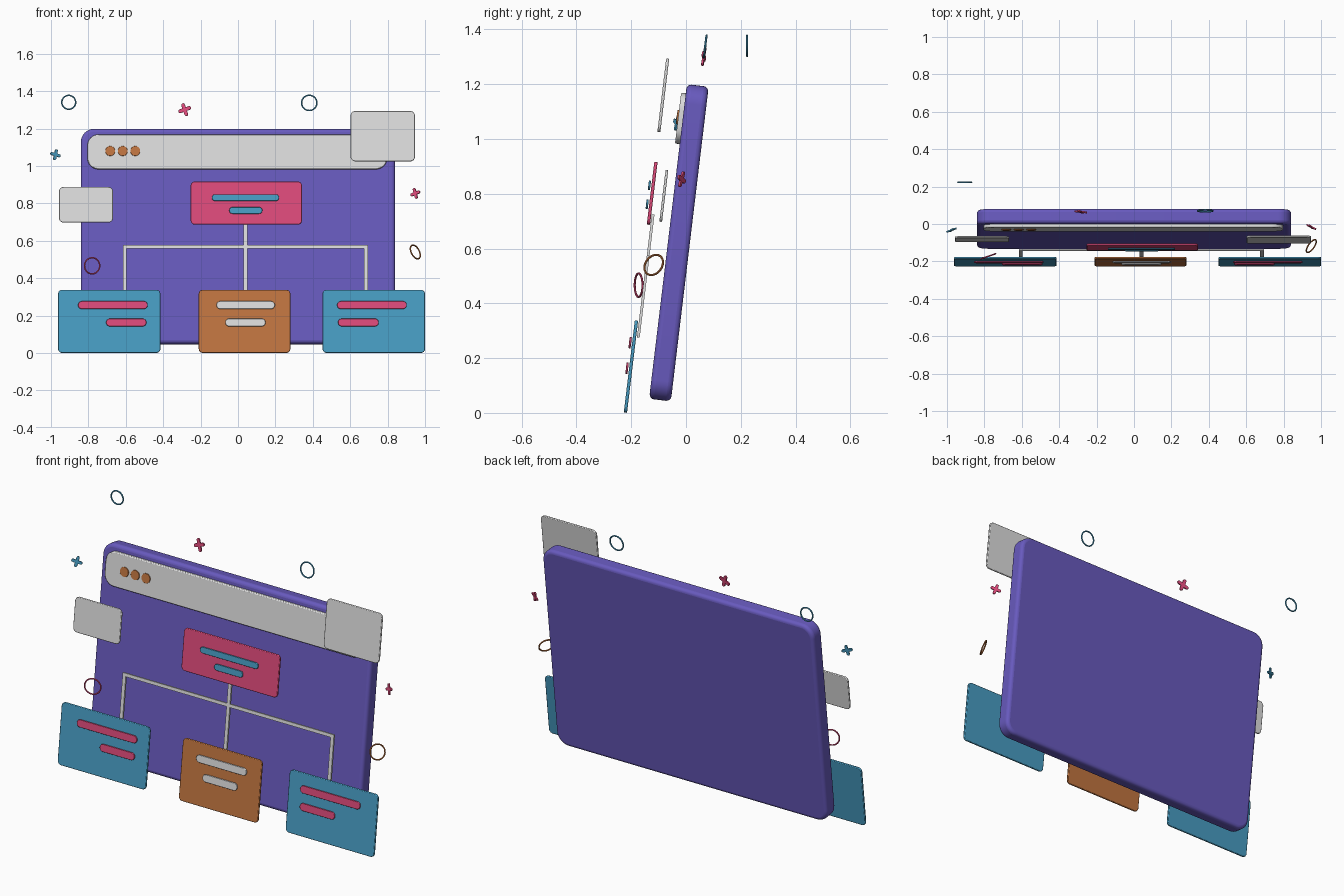
import bpy, bmesh, math
from math import sin, cos, pi, radians
from mathutils import Matrix, Vector

if "Cube" in bpy.data.objects:
    bpy.data.objects.remove(bpy.data.objects["Cube"])

TILT = radians(-6.85)          # everything leans back by this angle


def material(name, rgb):
    m = bpy.data.materials.new(name)
    lin = [((c / 255 + 0.055) / 1.055) ** 2.4 for c in rgb]
    m.diffuse_color = (*lin, 1)
    m.use_nodes = True
    m.node_tree.nodes["Principled BSDF"].inputs["Base Color"].default_value = m.diffuse_color
    return m


PURPLE = material("purple", (104, 90, 190))
WHITE = material("light grey", (221, 221, 221))
PINK = material("pink", (221, 74, 122))
TEAL = material("teal", (72, 157, 195))
ORANGE = material("orange", (193, 117, 64))


def plate(name, pts, depth, mat, matrix, bevel, segments=2):
    """Extrude an x-z outline along y, soften its rim and place it."""
    bm = bmesh.new()
    f = bm.faces.new([bm.verts.new((x, -depth / 2, z)) for x, z in pts])
    ext = bmesh.ops.extrude_face_region(bm, geom=[f])
    verts = [g for g in ext["geom"] if isinstance(g, bmesh.types.BMVert)]
    bmesh.ops.translate(bm, verts=verts, vec=(0, depth, 0))
    if not all(len(fc.verts) == 4 for fc in bm.faces) and len(bm.faces) == len(pts) + 1:
        rim = [e for e in bm.edges if e.is_boundary]
        bmesh.ops.contextual_create(bm, geom=rim)
    bmesh.ops.recalc_face_normals(bm, faces=bm.faces[:])
    me = bpy.data.meshes.new(name)
    bm.to_mesh(me)
    bm.free()
    me.materials.append(mat)
    ob = bpy.data.objects.new(name, me)
    bpy.context.collection.objects.link(ob)
    ob.matrix_world = matrix
    if bevel:
        b = ob.modifiers.new("soft_rim", "BEVEL")
        b.width, b.segments = bevel, segments
        b.limit_method, b.angle_limit = "ANGLE", radians(60)
    smooth(ob)
    return ob


def smooth(ob):
    bpy.ops.object.select_all(action="DESELECT")
    ob.select_set(True)
    bpy.context.view_layer.objects.active = ob
    bpy.ops.object.shade_smooth_by_angle(angle=radians(40))


def slab(name, x0, x1, z0, z1, y, depth, radius, mat, bevel=0.003, segments=2):
    """Rounded rectangle given by its front-view bounds, leaning back."""
    w, h = (x1 - x0) / 2, (z1 - z0 - depth * sin(-TILT)) / cos(TILT) / 2
    r = min(radius, w - 0.0005, h - 0.0005)
    pts = []
    for k, (sx, sz) in enumerate([(1, 1), (-1, 1), (-1, -1), (1, -1)]):
        for i in range(9):
            t = (k + i / 8) * pi / 2
            pts.append((sx * (w - r) + r * cos(t), sz * (h - r) + r * sin(t)))
    loc = Matrix.Translation(((x0 + x1) / 2, y, (z0 + z1) / 2))
    return plate(name, pts, depth, mat, loc @ Matrix.Rotation(TILT, 4, "X"), bevel, segments)


# window panel and its header bar
slab("window_panel", -0.84, 0.84, 0.042, 1.2, -0.026, 0.08, 0.07, PURPLE, 0.018, 4)
slab("header_bar", -0.805, 0.797, 0.98, 1.169, -0.015, 0.028, 0.06, WHITE, 0.005)
for i in range(3):
    x = -0.683 + 0.067 * i
    slab(f"header_dot_{i + 1}", x - 0.026, x + 0.026, 1.053, 1.106, -0.03, 0.008, 0.026, ORANGE, 0.001)

# blank floating cards
slab("blank_card_right", 0.602, 0.946, 1.024, 1.294, -0.083, 0.011, 0.025, WHITE)
slab("blank_card_left", -0.957, -0.668, 0.697, 0.888, -0.081, 0.01, 0.025, WHITE)

# chart cards: name, x0, x1, z0, z1, y, colour, stripe colour, stripes
cards = [
    ("top_card", -0.253, 0.342, 0.686, 0.917, -0.1235, PINK, TEAL,
     [(-0.14, 0.22, 0.813, 0.848), (-0.047, 0.13, 0.744, 0.78)]),
    ("left_card", -0.962, -0.415, 0.0, 0.338, -0.201, TEAL, PINK,
     [(-0.855, -0.483, 0.235, 0.277), (-0.705, -0.49, 0.142, 0.184)]),
    ("middle_card", -0.21, 0.28, 0.0, 0.338, -0.201, ORANGE, WHITE,
     [(-0.115, 0.197, 0.235, 0.277), (-0.068, 0.147, 0.142, 0.184)]),
    ("right_card", 0.452, 1.0, 0.0, 0.338, -0.201, TEAL, PINK,
     [(0.53, 0.902, 0.235, 0.277), (0.535, 0.752, 0.142, 0.184)]),
]
for name, x0, x1, z0, z1, y, mat, smat, stripes in cards:
    slab(name, x0, x1, z0, z1, y, 0.012, 0.022, mat)
    for i, (a, b, c, d) in enumerate(stripes):
        ys = y + ((c + d) / 2 - (z0 + z1) / 2) * math.tan(-TILT) - 0.0135
        slab(f"{name}_stripe_{i + 1}", a, b, c, d, ys, 0.008, 0.021, smat, 0.002)


# connector lines between the cards
def connector(name, x0, x1, z0, z1):
    y = -0.147 + ((z0 + z1) / 2 - 0.5) * math.tan(-TILT)
    slab(name, x0, x1, z0, z1, y, 0.01, 0.001, WHITE, 0)


connector("connector_trunk", 0.03, 0.05, 0.275, 0.725)
connector("connector_crossbar", -0.615, 0.695, 0.558, 0.577)
connector("connector_left", -0.615, -0.595, 0.275, 0.56)
connector("connector_right", 0.675, 0.695, 0.275, 0.56)

# floating rings: name, position, normal, radius, colour
for name, loc, normal, r, mat in [
    ("ring_upper_left", (-0.905, 0.223, 1.34), (0, -1, 0), 0.037, TEAL),
    ("ring_upper_right", (0.381, 0.07, 1.337), (0, -0.99, 0.12), 0.041, TEAL),
    ("ring_lower_left", (-0.78, -0.173, 0.466), (0.33, -0.94, 0), 0.043, PINK),
    ("ring_lower_right", (0.948, -0.118, 0.54), (0.75, -0.53, 0.39), 0.040, ORANGE),
]:
    rot = Vector((0, 0, 1)).rotation_difference(Vector(normal).normalized())
    bpy.ops.mesh.primitive_torus_add(location=loc, rotation=rot.to_euler(), major_radius=r,
                                     minor_radius=0.004, major_segments=40, minor_segments=8)
    ob = bpy.context.object
    ob.name = name
    ob.data.materials.append(mat)
    smooth(ob)


# floating plus signs with round arm ends
def plus(name, loc, size, roll, yaw, mat):
    w = size * 0.27
    pts = []
    for k in range(4):
        base = k * pi / 2
        local = [(size - w + w * cos(t), w * sin(t)) for t in [(-0.5 + i / 6) * pi for i in range(7)]]
        local.append((w, w))
        pts += [(px * cos(base) - pz * sin(base), px * sin(base) + pz * cos(base)) for px, pz in local]
    m = (Matrix.Translation(loc) @ Matrix.Rotation(radians(yaw), 4, "Z")
         @ Matrix.Rotation(TILT, 4, "X") @ Matrix.Rotation(radians(roll), 4, "Y"))
    plate(name, pts, 0.008, mat, m, 0.001)


plus("plus_top", (-0.285, 0.065, 1.301), 0.036, -20, -8, PINK)
plus("plus_left", (-0.976, -0.033, 1.06), 0.03, 15, 22, TEAL)
plus("plus_right", (0.948, -0.016, 0.853), 0.03, -20, -28, PINK)
